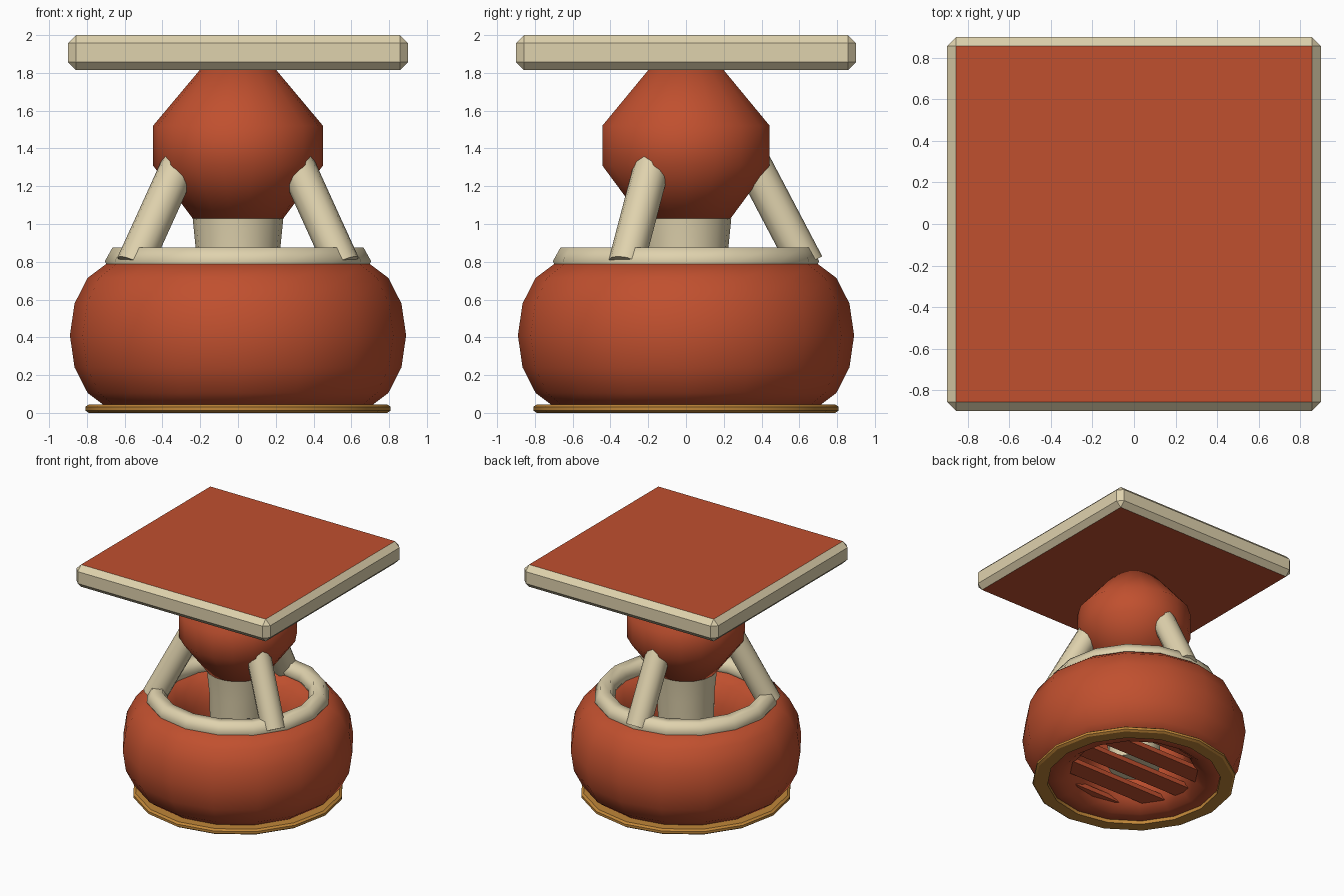
import bpy, bmesh, math
from mathutils import Vector

if "Cube" in bpy.data.objects:
    bpy.data.objects.remove(bpy.data.objects["Cube"])


def material(name, rgb):
    m = bpy.data.materials.new(name)
    m.diffuse_color = (*rgb, 1)
    m.use_nodes = True
    m.node_tree.nodes["Principled BSDF"].inputs["Base Color"].default_value = m.diffuse_color
    return m


RED = material("brick_red", (0.53, 0.080, 0.028))
CREAM = material("cream", (0.74, 0.645, 0.42))
GOLD = material("gold", (0.53, 0.24, 0.04))
DARK = material("dark_grey", (0.07, 0.065, 0.07))


def finish(name, bm, mat, angle=None):
    bmesh.ops.recalc_face_normals(bm, faces=bm.faces)
    me = bpy.data.meshes.new(name)
    bm.to_mesh(me)
    bm.free()
    me.materials.append(mat)
    ob = bpy.data.objects.new(name, me)
    bpy.context.collection.objects.link(ob)
    if angle:
        bpy.ops.object.select_all(action='DESELECT')
        ob.select_set(True)
        bpy.context.view_layer.objects.active = ob
        bpy.ops.object.shade_smooth_by_angle(angle=math.radians(angle))
    return ob


def lathe(name, profile, sides, mat, closed=False, angle=60):
    """Spin an (r, z) profile; an open profile gets flat end caps."""
    bm = bmesh.new()
    rings = []
    for r, z in profile:
        rings.append([bm.verts.new((r * math.cos(2 * math.pi * i / sides),
                                    r * math.sin(2 * math.pi * i / sides), z))
                      for i in range(sides)])
    n = len(rings)
    for k in range(n if closed else n - 1):
        a, b = rings[k], rings[(k + 1) % n]
        for i in range(sides):
            j = (i + 1) % sides
            bm.faces.new((a[i], a[j], b[j], b[i]))
    if not closed:
        bm.faces.new(rings[0])
        bm.faces.new(rings[-1])
    return finish(name, bm, mat, angle)


def oval(r, z, a, b, n):
    return [(r + a * math.cos(2 * math.pi * k / n),
             z + b * math.sin(2 * math.pi * k / n)) for k in range(n)]


def box(name, center, size, mat):
    bm = bmesh.new()
    bmesh.ops.create_cube(bm, size=1)
    for v in bm.verts:
        v.co = Vector(v.co) * Vector(size) + Vector(center)
    return finish(name, bm, mat)


# Hollow body: a torus stretched upwards, with its foot and top rims
lathe("body", oval(0.64, 0.41, 0.25, 0.39, 14), 16, RED, True, 70)
lathe("foot_ring", [(0.69, 0), (0.79, 0), (0.808, 0.012), (0.808, 0.032),
                    (0.79, 0.045), (0.69, 0.045)], 16, GOLD, True, 30)
lathe("top_ring", oval(0.625, 0.803, 0.08, 0.083, 6), 16, CREAM, True, 70)

# Grille bars across the bottom opening, ends buried in the body
for i in range(-2, 3):
    y = i * 0.265
    half = math.sqrt(0.60 ** 2 - y * y)
    box("grille_bar", (0, y, 0.105), (2 * half, 0.16, 0.04), RED)

# Central column and the bulb it carries
lathe("column", [(0.205, 0.13), (0.222, 0.85), (0.24, 1.03)], 16, CREAM)
lathe("bulb", [(0.24, 1.03), (0.45, 1.31), (0.45, 1.52), (0.19, 1.83)],
      18, RED)

# Small dark knobs on the column
for x, y in ((0.18, -0.13), (-0.125, 0.185)):
    bm = bmesh.new()
    bmesh.ops.create_uvsphere(bm, u_segments=10, v_segments=6, radius=0.05)
    bmesh.ops.translate(bm, verts=bm.verts, vec=(x, y, 0.655))
    finish("knob", bm, DARK, 60)

# Three slanted struts from the top ring to the bulb
for deg in (90, 210, 330):
    out = Vector((math.cos(math.radians(deg)), math.sin(math.radians(deg)), 0))
    low = out * 0.637 + Vector((0, 0, 0.785))
    high = out * 0.348 + Vector((0, 0, 1.335))
    axis = high - low
    bm = bmesh.new()
    bmesh.ops.create_cone(bm, cap_ends=True, segments=12, radius1=0.095,
                          radius2=0.095, depth=axis.length)
    bmesh.ops.rotate(bm, verts=bm.verts, cent=(0, 0, 0),
                     matrix=axis.to_track_quat('Z', 'Y').to_matrix())
    bmesh.ops.translate(bm, verts=bm.verts, vec=(low + high) / 2)
    finish("strut", bm, CREAM, 50)

# Square top slab: chamfered all round, red on the two large faces
bm = bmesh.new()
bmesh.ops.create_cube(bm, size=1)
for v in bm.verts:
    v.co = Vector((v.co.x * 1.8, v.co.y * 1.8, 1.907 + v.co.z * 0.186))
bmesh.ops.bevel(bm, geom=bm.edges[:], offset=0.043, segments=1,
                affect='EDGES')
slab = finish("top_slab", bm, CREAM)
slab.data.materials.append(RED)
for p in slab.data.polygons:
    if abs(p.normal.z) > 0.95:
        p.material_index = 1
